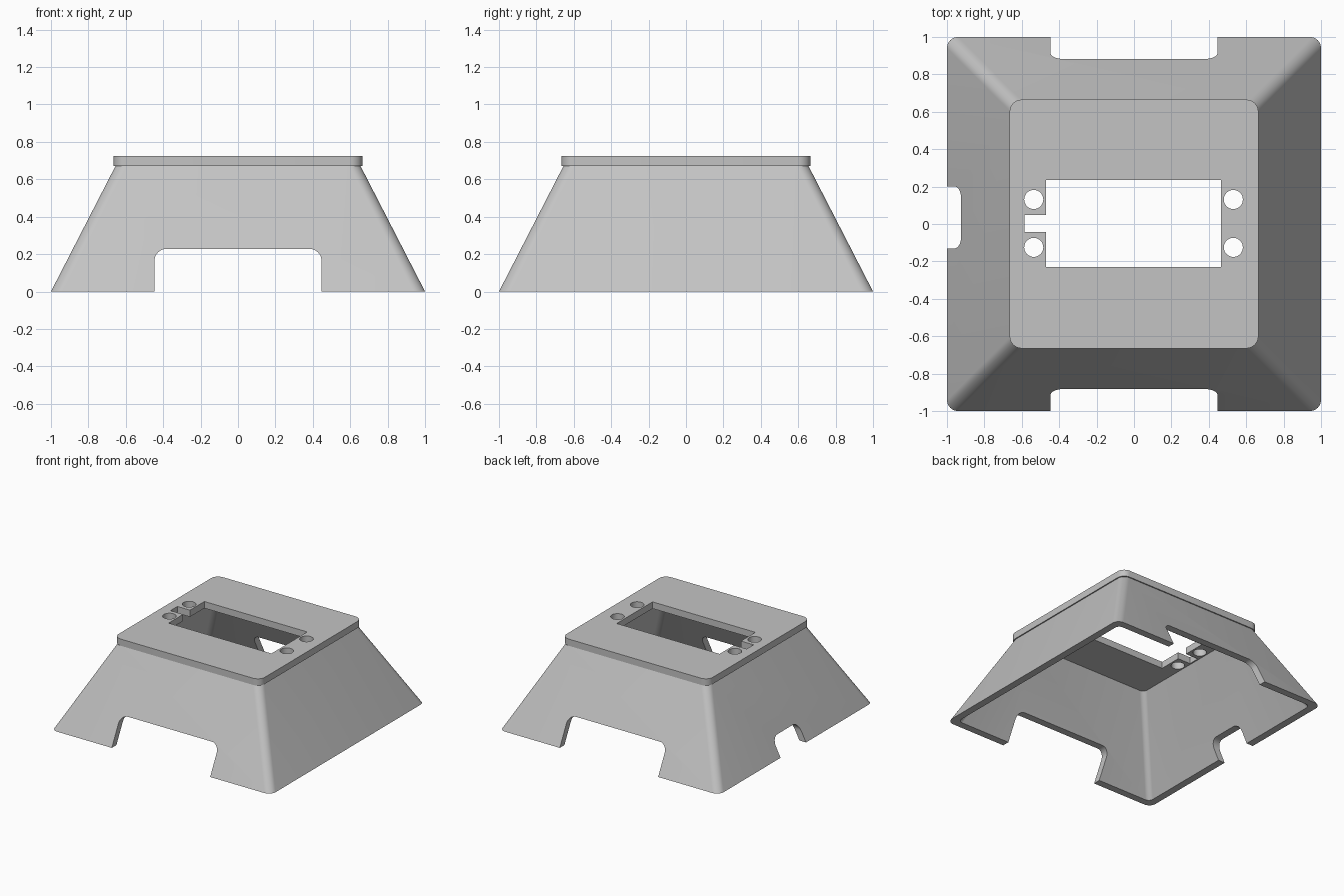
import bpy
import bmesh
from math import cos, sin, pi

if "Cube" in bpy.data.objects:
    bpy.data.objects.remove(bpy.data.objects["Cube"])

TOP, PLATE_BOTTOM = 0.725, 0.67
WALL = 0.06

grey = bpy.data.materials.new("light_grey")
grey.use_nodes = True
colour = (0.55, 0.55, 0.55, 1)
grey.diffuse_color = colour
grey.node_tree.nodes["Principled BSDF"].inputs["Base Color"].default_value = colour


def rounded_square(half, radius, steps=8):
    """Outline of a square with rounded corners, counter-clockwise."""
    points = []
    for corner in range(4):
        start = corner * pi / 2
        sx = 1 if corner in (0, 3) else -1
        sy = 1 if corner < 2 else -1
        for i in range(steps + 1):
            a = start + i / steps * pi / 2
            points.append((sx * (half - radius) + radius * cos(a),
                           sy * (half - radius) + radius * sin(a)))
    return points


def make_object(name, bm):
    bmesh.ops.recalc_face_normals(bm, faces=bm.faces)
    mesh = bpy.data.meshes.new(name)
    bm.to_mesh(mesh)
    bm.free()
    mesh.materials.append(grey)
    obj = bpy.data.objects.new(name, mesh)
    bpy.context.collection.objects.link(obj)
    return obj


def bridge(bm, a, b):
    for i in range(len(a)):
        j = (i + 1) % len(a)
        bm.faces.new((a[i], a[j], b[j], b[i]))


def prism(name, lower, upper):
    """Solid between two matching 3D outlines."""
    bm = bmesh.new()
    a = [bm.verts.new(p) for p in lower]
    b = [bm.verts.new(p) for p in upper]
    bridge(bm, a, b)
    bm.faces.new(a)
    bm.faces.new(b)
    return make_object(name, bm)


def cut(target, cutter):
    cutter.hide_render = True
    mod = target.modifiers.new(cutter.name, "BOOLEAN")
    mod.operation = "DIFFERENCE"
    mod.solver = "EXACT"
    mod.object = cutter
    bpy.context.view_layer.objects.active = target
    bpy.ops.object.modifier_apply(modifier=mod.name)
    bpy.data.objects.remove(cutter)


def arch(low, high, height, radius=0.065, steps=8):
    """Opening profile with rounded upper corners, running below the base."""
    points = [(low, -0.1), (high, -0.1)]
    for cx, start in ((high - radius, 0), (low + radius, pi / 2)):
        for i in range(steps + 1):
            a = start + i / steps * pi / 2
            points.append((cx + radius * cos(a), height - radius + radius * sin(a)))
    return points


def block(name, x0, x1, y0, y1):
    outline = ((x0, y0), (x1, y0), (x1, y1), (x0, y1))
    return prism(name, [(x, y, 0.5) for x, y in outline], [(x, y, 1) for x, y in outline])


# Sloping hollow skirt
bm = bmesh.new()
rings = []
for half, radius, z in ((1, 0.06, 0), (0.653, 0.06, PLATE_BOTTOM + 0.005),
                        (0.653 - WALL, 0.04, PLATE_BOTTOM + 0.005), (1 - WALL, 0.04, 0)):
    rings.append([bm.verts.new((x, y, z)) for x, y in rounded_square(half, radius)])
for i in range(4):
    bridge(bm, rings[i], rings[(i + 1) % 4])
skirt = make_object("skirt", bm)

# Wide openings front and back, small one on the right side
wide = arch(-0.447, 0.447, 0.228)
cut(skirt, prism("wide_opening", [(x, -1.2, z) for x, z in wide], [(x, 1.2, z) for x, z in wide]))
small = arch(-0.13, 0.2, 0.148)
cut(skirt, prism("side_opening", [(-1.2, y, z) for y, z in small], [(-0.5, y, z) for y, z in small]))

# Top plate with window, cable slot and screw holes
outline = rounded_square(0.665, 0.065)
plate = prism("top_plate", [(x, y, PLATE_BOTTOM) for x, y in outline],
              [(x, y, TOP) for x, y in outline])
cut(plate, block("window", -0.47, 0.465, -0.23, 0.235))
cut(plate, block("cable_slot", -0.585, -0.4, -0.042, 0.048))
for hx in (-0.536, 0.531):
    for hy in (-0.125, 0.131):
        ring = [(hx + 0.051 * cos(i * pi / 16), hy + 0.051 * sin(i * pi / 16)) for i in range(32)]
        cut(plate, prism("screw_hole", [(x, y, 0.5) for x, y in ring], [(x, y, 1) for x, y in ring]))

# Smooth rounded corners, keep hard edges
for obj in (skirt, plate):
    bpy.ops.object.select_all(action="DESELECT")
    obj.select_set(True)
    bpy.context.view_layer.objects.active = obj
    bpy.ops.object.shade_smooth_by_angle(angle=pi / 6)
